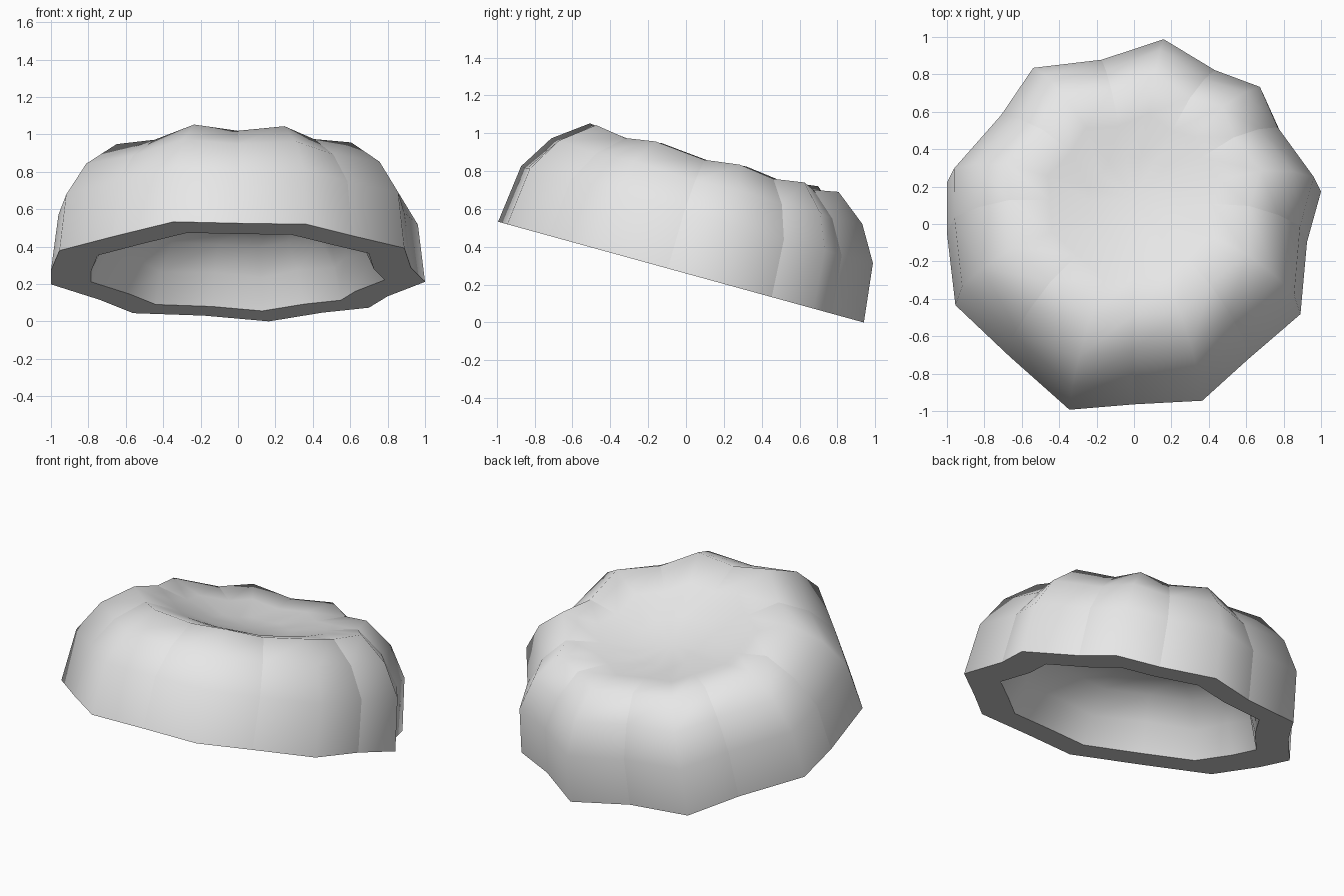
import bpy
import bmesh
import math
from mathutils import Matrix

cube = bpy.data.objects.get("Cube")
if cube:
    bpy.data.objects.remove(cube)

grey = bpy.data.materials.new("plain_grey")
grey.use_nodes = True
colour = (0.8, 0.8, 0.8, 1)
grey.diffuse_color = colour
grey.node_tree.nodes["Principled BSDF"].inputs["Base Color"].default_value = colour

# Cut outline: lobe crests alternate with valleys, anticlockwise
OUTLINE = [(1.0, .18), (.80, .47), (.70, .70), (.45, .80), (.165, .975), (-.18, .86),
           (-.56, .81), (-.74, .54), (-1.0, .23), (-1.0, -.05), (-.955, -.45),
           (-.67, -.73), (-.345, -1.03), (0, -1.0), (.365, -.98), (.61, -.75),
           (.89, -.50), (.925, -.10)]

# Rings from inner centre, down to the rim, out and over to the crater:
# crest scale, valley scale, crest height, valley height
INNER = [(.24, .23, .38, .37), (.46, .43, .385, .36), (.63, .59, .31, .30),
         (.735, .705, .17, .17), (.785, .785, 0, 0)]
OUTER = [(1, 1, 0, 0), (.962, .96, .315, .31), (.85, .835, .5, .485),
         (.68, .665, .63, .605), (.46, .45, .585, .57), (.24, .24, .525, .52)]


def ring(bm, crest, valley, crest_z, valley_z):
    loop = []
    for i, (x, y) in enumerate(OUTLINE):
        scale, z = (valley, valley_z) if i % 2 else (crest, crest_z)
        loop.append(bm.verts.new((x * scale, y * scale, z)))
    return loop


def cap(bm, loop, height, flip):
    centre = bm.verts.new((0, 0, height))
    for i, v in enumerate(loop):
        tri = [v, loop[(i + 1) % len(loop)], centre]
        bm.faces.new(tri[::-1] if flip else tri)


# Hollow lobed shell
bm = bmesh.new()
loops = [ring(bm, *r) for r in INNER + OUTER]
for low, high in zip(loops, loops[1:]):
    for i in range(len(low)):
        j = (i + 1) % len(low)
        bm.faces.new((low[i], low[j], high[j], high[i]))
cap(bm, loops[0], .375, True)
cap(bm, loops[-1], .51, False)
bmesh.ops.recalc_face_normals(bm, faces=bm.faces)

# Crisp creases down the outer valleys
body = loops[len(INNER):-1]
for low, high in zip(body, body[1:]):
    for a, b in zip(low[1::2], high[1::2]):
        bm.edges.get((a, b)).smooth = False

# Lean the shell so its cut side dips toward the back
bm.transform(Matrix.Translation((0, 0, .26)) @ Matrix.Rotation(math.radians(-15.4), 4, "X"))
low_z = min(v.co.z for v in bm.verts)
bm.transform(Matrix.Translation((0, 0, -low_z)))

mesh = bpy.data.meshes.new("lobed_shell")
bm.to_mesh(mesh)
bm.free()
mesh.materials.append(grey)
shell = bpy.data.objects.new("lobed_shell", mesh)
bpy.context.collection.objects.link(shell)
bpy.ops.object.select_all(action="DESELECT")
shell.select_set(True)
bpy.context.view_layer.objects.active = shell
bpy.ops.object.shade_smooth_by_angle(angle=math.radians(55), keep_sharp_edges=True)
